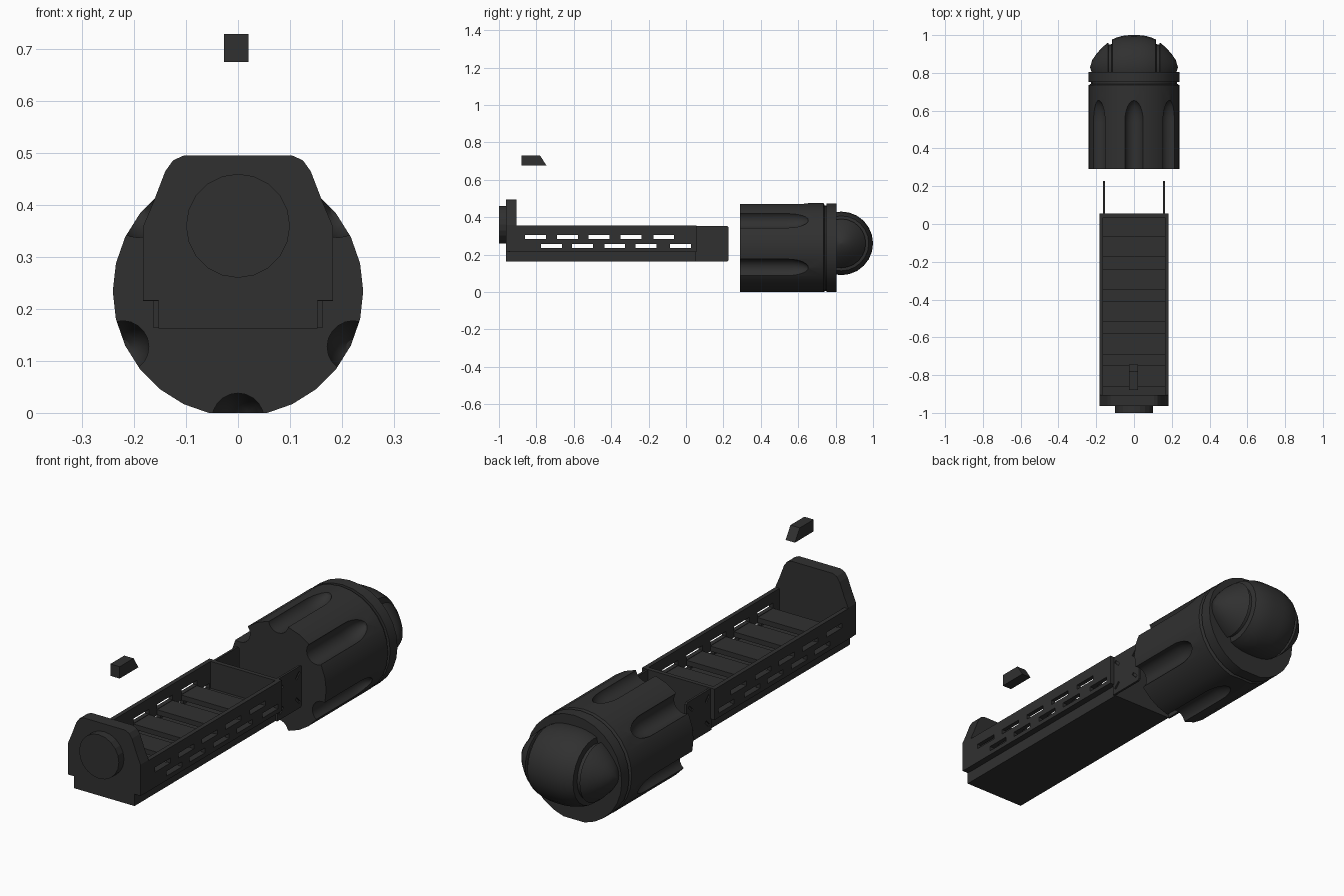
import bpy, bmesh, math
from mathutils import Vector

if "Cube" in bpy.data.objects:
    bpy.data.objects.remove(bpy.data.objects["Cube"])

dark = bpy.data.materials.new("dark_metal")
dark.diffuse_color = (0.03, 0.03, 0.03, 1)
dark.use_nodes = True
dark.node_tree.nodes["Principled BSDF"].inputs["Base Color"].default_value = dark.diffuse_color
glass = bpy.data.materials.new("translucent_dark")
glass.diffuse_color = (0.03, 0.03, 0.03, 0.5)
glass.use_nodes = True
glass.node_tree.nodes["Principled BSDF"].inputs["Base Color"].default_value = glass.diffuse_color


def finish(name, bm, mat=dark, smooth=None):
    bmesh.ops.remove_doubles(bm, verts=bm.verts, dist=1e-5)
    bmesh.ops.recalc_face_normals(bm, faces=bm.faces)
    me = bpy.data.meshes.new(name)
    bm.to_mesh(me)
    bm.free()
    ob = bpy.data.objects.new(name, me)
    bpy.context.collection.objects.link(ob)
    me.materials.append(mat)
    if smooth:
        smooth_by_angle(ob, smooth)
    return ob


def activate(ob):
    bpy.ops.object.select_all(action='DESELECT')
    ob.select_set(True)
    bpy.context.view_layer.objects.active = ob


def smooth_by_angle(ob, deg):
    activate(ob)
    bpy.ops.object.shade_smooth_by_angle(angle=math.radians(deg))


def add_box(bm, x0, x1, y0, y1, z0, z1):
    v = bmesh.ops.create_cube(bm, size=1)["verts"]
    for p in v:
        p.co = (x0 + (p.co.x + .5) * (x1 - x0),
                y0 + (p.co.y + .5) * (y1 - y0),
                z0 + (p.co.z + .5) * (z1 - z0))
    return v


def box(name, *dims):
    bm = bmesh.new()
    add_box(bm, *dims)
    return finish(name, bm)


def lathe(bm, profile, sides, centre, axis='Y'):
    """Revolve (along, radius) pairs about a line parallel to the axis."""
    c = Vector(centre)
    rings = []
    for a, r in profile:
        ring = []
        for i in range(sides):
            t = 2 * math.pi * i / sides
            u, w = r * math.cos(t), r * math.sin(t)
            ring.append(bm.verts.new(c + Vector((u, a, w) if axis == 'Y' else (a, u, w))))
        rings.append(ring)
    for p, q in zip(rings, rings[1:]):
        for i in range(sides):
            j = (i + 1) % sides
            bm.faces.new((p[i], p[j], q[j], q[i]))
    bm.faces.new(rings[0])
    bm.faces.new(rings[-1])


def prism(name, pts, lo, hi, axis='Y', mat=dark):
    """Extrude an outline: (x, z) along y, or (y, z) along x."""
    bm = bmesh.new()
    place = (lambda p, d: (p[0], d, p[1])) if axis == 'Y' else (lambda p, d: (d, p[0], p[1]))
    face = bm.faces.new([bm.verts.new(place(p, lo)) for p in pts])
    new = bmesh.ops.extrude_face_region(bm, geom=[face])["geom"]
    shift = (0, hi - lo, 0) if axis == 'Y' else (hi - lo, 0, 0)
    bmesh.ops.translate(bm, vec=shift, verts=[g for g in new if isinstance(g, bmesh.types.BMVert)])
    return finish(name, bm, mat)


def cut(ob, cutter):
    cutter.hide_render = True
    m = ob.modifiers.new("cut", 'BOOLEAN')
    m.operation, m.solver, m.object = 'DIFFERENCE', 'EXACT', cutter
    activate(ob)
    bpy.ops.object.modifier_apply(modifier=m.name)
    bpy.data.objects.remove(cutter)


# fluted drum with rear groove and ring
CZ, N = 0.234, 28
bm = bmesh.new()
lathe(bm, [(.29, .241), (.735, .241), (.742, .228), (.752, .228), (.752, .24), (.805, .24)],
      N, (0, 0, CZ))
drum = finish("fluted_drum", bm)
bm = bmesh.new()
capsule = [(.2, .05), (.54, .05)] + [(.54 + .115 * math.sin(t), .05 * math.cos(t) + .0005)
                                     for t in (math.pi / 2 * k / 6 for k in range(1, 7))]
for k in (-7, -2, 3, 7, 11, 16):          # flutes sit on corners of the drum
    a = 2 * math.pi * k / N
    lathe(bm, capsule, 20, (.246 * math.cos(a), 0, CZ + .246 * math.sin(a)))
cut(drum, finish("flute_cutters", bm))
# trim the ring's lowest corner level with the ground
cut(drum, box("ground_cutter", -.3, .3, .2, .9, -.1, 0))
smooth_by_angle(drum, 25)

# domed nose turned about the x axis, with a stepped cap on each side
half = [(.03, .1695), (.06, .166), (.09, .158), (.115, .147), (.118, .122), (.134, .120),
        (.137, .131), (.16, .112), (.18, .092), (.2, .069), (.22, .04), (.233, .001)]
bm = bmesh.new()
lathe(bm, [(-a, r) for a, r in reversed(half)] + [(0, .17)] + half, 24, (0, .83, .26), 'X')
finish("domed_nose", bm, smooth=30)

# tray: narrow base, wider deck and end wall
box("tray_base", -.153, .153, -.96, .055, .162, .216)
box("tray_deck", -.17, .17, -.95, .054, .215, .233)
box("tray_end_wall", -.165, .165, .035, .055, .215, .355)

# slotted side walls
upper = [-.86, -.69, -.52, -.35, -.175]
lower = [-.775, -.61, -.437, -.27, -.085]
for side, s in (("left", -1), ("right", 1)):
    wall = box("side_wall_" + side, *sorted((s * .163, s * .183)), -.94, .055, .215, .355)
    bm = bmesh.new()
    for rows, z in ((upper, .284), (lower, .235)):
        for y in rows:
            add_box(bm, -.3, .3, y, y + .112, z, z + .022)
    cut(wall, finish("slot_cutters", bm))

# cross slats between the slot rows
for i, y in enumerate(upper):
    box(f"cross_slat_{i + 1}", -.164, .164, y, y + .112, .259, .282)

# front plate with shouldered top, and round boss
right = [(.153, .162), (.153, .216), (.183, .216), (.183, .358), (.163, .405),
         (.14, .465), (.125, .486), (.105, .495)]
prism("front_plate", right + [(-x, z) for x, z in reversed(right)], -.963, -.905)
bm = bmesh.new()
lathe(bm, [(-1, .1), (-.96, .1)], 20, (0, 0, .36))
finish("front_boss", bm)

# thin rear cheek plates with clipped corners and slanted corner slots
y0, y1, z0, z1, c = .05, .228, .163, .353, .008
outline = [(y0, z0), (y1 - c, z0), (y1, z0 + c), (y1, z1 - c), (y1 - c, z1), (y0, z1)]
for side, s in (("left", -1), ("right", 1)):
    lo, hi = sorted((s * .153, s * .163))
    plate = prism("cheek_plate_" + side, outline, lo, hi, 'X')
    bm = bmesh.new()
    for sy in (-1, 1):
        for sz in (-1, 1):
            cy, cz, d = .138 + sy * .06, .258 + sz * .057, .7071
            for v in add_box(bm, s * .158, s * .2, -.018, .018, -.006, .006):
                a, b = v.co.y, v.co.z
                v.co.y = cy + d * (a - sy * sz * b)
                v.co.z = cz + d * (sy * sz * a + b)
    cut(plate, finish("corner_slot_cutters", bm))

# floating wedge sight
prism("sight_block", [(-.88, .675), (-.745, .675), (-.78, .729), (-.88, .729)],
      -.027, .02, 'X', glass)
